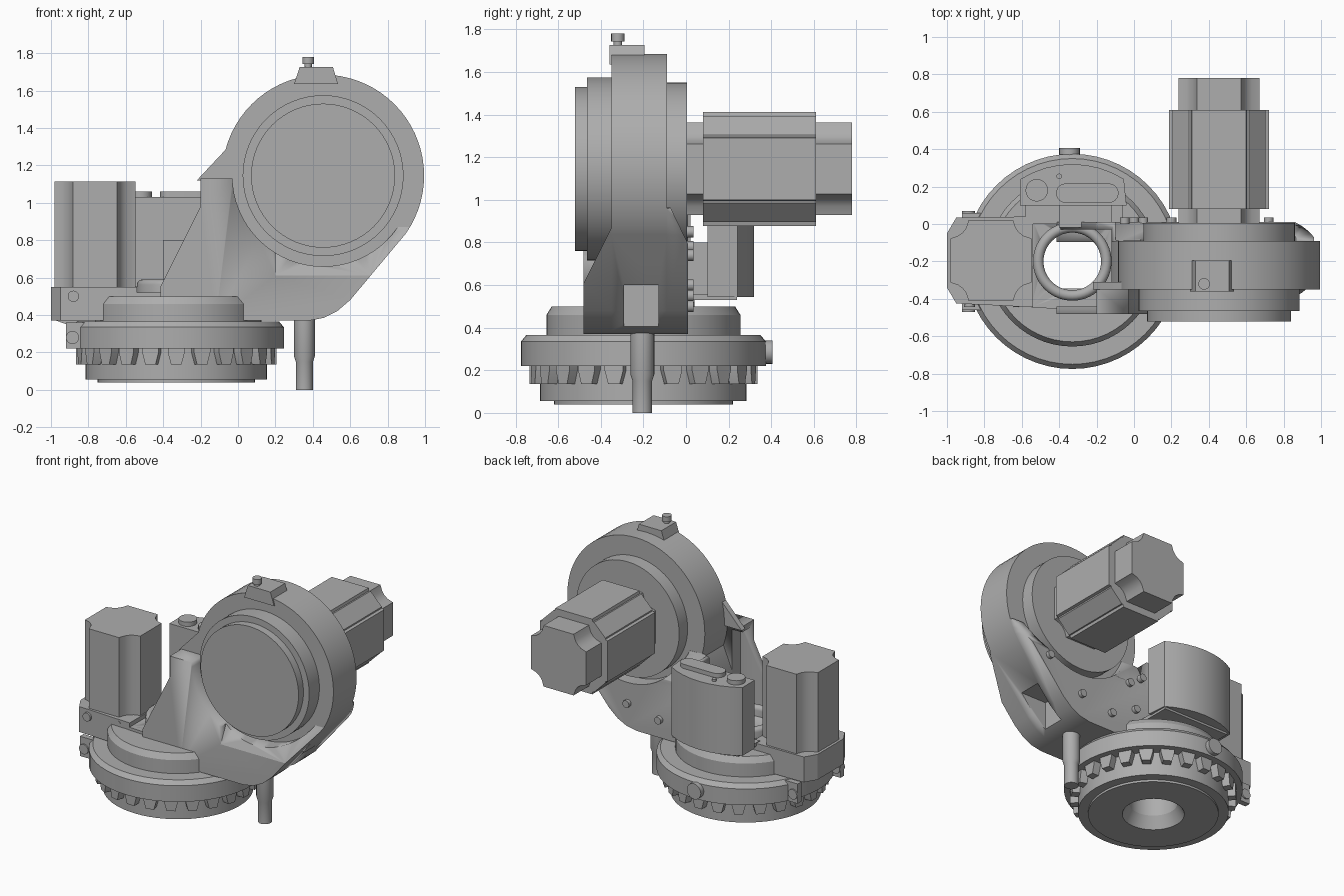
import bpy, bmesh
from math import sin, cos, pi, radians
from mathutils import Matrix, Vector

if "Cube" in bpy.data.objects:
    bpy.data.objects.remove(bpy.data.objects["Cube"])

grey = bpy.data.materials.new("machine grey")
grey.use_nodes = True
COLOUR = (0.42, 0.42, 0.42, 1)
grey.diffuse_color = COLOUR
grey.node_tree.nodes["Principled BSDF"].inputs["Base Color"].default_value = COLOUR

# Turntable axis (x, y) and big wheel axis (x, z)
TX, TY = -0.33, -0.2
WX, WZ = 0.455, 1.145


def finish(name, bm, smooth=True):
    bmesh.ops.remove_doubles(bm, verts=bm.verts, dist=1e-5)
    bmesh.ops.recalc_face_normals(bm, faces=bm.faces)
    mesh = bpy.data.meshes.new(name)
    bm.to_mesh(mesh)
    bm.free()
    mesh.materials.append(grey)
    ob = bpy.data.objects.new(name, mesh)
    bpy.context.collection.objects.link(ob)
    if smooth:
        activate(ob)
        bpy.ops.object.shade_smooth_by_angle(angle=radians(28))
    return ob


def activate(ob):
    bpy.ops.object.select_all(action='DESELECT')
    ob.select_set(True)
    bpy.context.view_layer.objects.active = ob


def prism(name, pts, axis, a, b):
    """Extrude a 2D outline along an axis from a to b."""
    place = {'X': lambda p, t: (t, p[0], p[1]),
             'Y': lambda p, t: (p[0], t, p[1]),
             'Z': lambda p, t: (p[0], p[1], t)}[axis]
    bm = bmesh.new()
    low = [bm.verts.new(place(p, a)) for p in pts]
    high = [bm.verts.new(place(p, b)) for p in pts]
    bm.faces.new(low)
    bm.faces.new(high)
    n = len(pts)
    for i in range(n):
        j = (i + 1) % n
        bm.faces.new((low[i], low[j], high[j], high[i]))
    return finish(name, bm)


def lathe(name, profile, origin, axis='Z', seg=56, closed=False):
    """Turn (radius, distance) points about an axis."""
    bm = bmesh.new()
    rings = []
    for r, t in profile:
        ring = []
        for i in range(seg):
            c, s = r * cos(2 * pi * i / seg), r * sin(2 * pi * i / seg)
            v = {'Z': (c, s, t), 'Y': (c, t, s), 'X': (t, c, s)}[axis]
            ring.append(bm.verts.new(Vector(v) + Vector(origin)))
        rings.append(ring)
    pairs = list(zip(rings, rings[1:]))
    if closed:
        pairs.append((rings[-1], rings[0]))
    else:
        bm.faces.new(rings[0])
        bm.faces.new(rings[-1])
    for p, q in pairs:
        for i in range(seg):
            j = (i + 1) % seg
            bm.faces.new((p[i], p[j], q[j], q[i]))
    return finish(name, bm)


def rod(name, r, a, b, origin, axis='Z', seg=20):
    return lathe(name, [(r, a), (r, b)], origin, axis, seg)


def box(name, x, y, z):
    return prism(name, [(x[0], y[0]), (x[1], y[0]), (x[1], y[1]), (x[0], y[1])], 'Z', *z)


def cut(ob, cutter):
    mod = ob.modifiers.new("cut", 'BOOLEAN')
    mod.operation, mod.solver, mod.object = 'DIFFERENCE', 'EXACT', cutter
    activate(ob)
    bpy.ops.object.modifier_apply(modifier=mod.name)
    bpy.data.objects.remove(cutter)


def four_fold(corner, cx, cy):
    """Repeat one corner outline around a square section."""
    pts = []
    for k in range(4):
        c, s = (1, 0, -1, 0)[k], (0, 1, 0, -1)[k]
        pts += [(cx + c * x - s * y, cy + s * x + c * y) for x, y in corner]
    return pts


# Turntable: stepped ring with a through hole
lathe("turntable", [(0.2, 0.04), (0.42, 0.04), (0.42, 0.055), (0.485, 0.055), (0.485, 0.22),
                    (0.575, 0.22), (0.575, 0.335), (0.55, 0.365), (0.455, 0.365), (0.455, 0.46),
                    (0.43, 0.5), (0.155, 0.5), (0.155, 0.12)], (TX, TY, 0), closed=True)
for i in range(24):
    tooth = prism("turntable_tooth", [(-0.045, 0.2), (-0.028, 0.135), (0.028, 0.135), (0.045, 0.2),
                                      (0.045, 0.23), (-0.045, 0.23)], 'X', 0.47, 0.535)
    tooth.data.transform(Matrix.Translation((TX, TY, 0)) @ Matrix.Rotation(2 * pi * i / 24, 4, 'Z'))

# Raised collar around the hole
collar = [(0.182 + 0.028 * cos(a), 0.562 + 0.028 * sin(a)) for a in [pi * k / 8 for k in range(9)]]
lathe("hole_collar", [(0.21, 0.45)] + collar + [(0.154, 0.45)], (TX, TY, 0), closed=True)

# Base plate carrying the motor and the arm
base = prism("motor_base", [(-1, -0.34), (-0.95, -0.425), (-0.54, -0.445), (-0.54, 0.04),
                            (-0.95, 0.035), (-1, -0.05)], 'Z', 0.37, 0.55)
cut(base, rod("cutter", 0.2, 0, 1, (TX, TY, 0), seg=48))
floor = prism("trough_floor", [(-0.55, -0.445), (-0.1, -0.475), (-0.1, 0.03), (-0.55, 0.04)], 'Z', 0.37, 0.52)
cut(floor, rod("cutter", 0.156, 0, 1, (TX, TY, 0), seg=56))
prism("base_underside", [(-1, 0.38), (-0.89, 0.34), (-0.7, 0.34), (-0.7, 0.38)], 'Y', -0.34, -0.05)
for x, z, r in ((-0.88, 0.5, 0.03), (-0.63, 0.525, 0.014)):
    rod("base_screw", r, -0.445, -0.41, (x, 0, z), 'Y')
for y in (-0.44, 0.04):
    rod("side_lug", 0.035, y - 0.03, y + 0.03, (-0.885, 0, 0.28), 'Y')
    box("lug_block", (-0.92, -0.72), (y - 0.02, y + 0.02), (0.22, 0.36))
rod("rear_plug", 0.055, 0.3, 0.405, (TX - 0.015, 0, 0.285), 'Y')

# Scooped corner shared by both motor caps
scoop = [(0.217, -0.118), (0.217, 0.118), (0.175, 0.132), (0.15, 0.15), (0.132, 0.175)]
prism("upright_motor", four_fold(scoop, -0.765, -0.195), 'Z', 0.54, 1.115)

# Wheel housing: round top running into a lower leg
FOOT = [(0.38, 0.37), (0.46, 0.385), (0.53, 0.42), (0.6, 0.48)]
arc = [(WX + 0.54 * cos(radians(a)), WZ + 0.54 * sin(radians(a))) for a in range(-35, 201, 5)]
housing = prism("wheel_housing", [(-0.12, 0.37)] + FOOT + arc + [(-0.12, 0.8)], 'Y', -0.35, -0.09)
cut(housing, box("cutter", (0.5, 1), (-0.29, -0.13), (0.4, 0.6)))

# Front skirt with the dish cut out and its right end ramped back
lower_arc = [(WX + 0.54 * cos(radians(a)), WZ + 0.54 * sin(radians(a))) for a in range(-35, -14, 5)]
skirt = prism("front_skirt", [(-0.12, 0.37)] + FOOT + lower_arc + [(0.95, 1.13), (-0.2, 1.13), (-0.2, 0.98),
                                                                 (-0.415, 0.55), (-0.415, 0.37)], 'Y', -0.48, -0.345)
cut(skirt, rod("cutter", 0.485, -0.7, -0.35, (WX, 0, WZ), 'Y', 64))
cut(skirt, prism("cutter", [(-0.35, 0.87), (-0.485, 0.6), (-0.7, 0.6), (-0.7, 1.3), (-0.34, 1.3), (-0.34, 0.87)],
                 'X', 0.2, 1.2))
# Hollow behind the skirt's left wing so it stays a thin wall
cut(skirt, box("cutter", (-0.6, -0.12), (-0.44, -0.2), (0.52, 1.09)))
prism("gusset", [(-0.22, 1.12), (-0.05, 1.12), (-0.04, 1.3), (-0.07, 1.28)], 'Y', -0.35, -0.31)

# Rear skirt, mirrored in spirit, around the back cap
back = prism("rear_skirt", [(-0.12, 0.37)] + FOOT + lower_arc[:4] + [(-0.08, 1.0), (-0.2, 0.95), (-0.415, 0.55),
                                                                (-0.415, 0.37)], 'Y', -0.095, 0.01)
cut(back, rod("cutter", 0.45, -0.09, 0.5, (WX, 0, WZ), 'Y', 64))
cut(back, prism("cutter", [(-0.09, 1.0), (0.011, 0.79), (0.2, 0.79), (0.2, 1.3), (-0.09, 1.3)], 'X', -0.1, 1.2))
cut(back, box("cutter", (-0.6, -0.12), (-0.2, -0.03), (0.52, 1.2)))
for x, z in ((-0.05, 0.85), (0.05, 0.78), (0.0, 0.6), (0.2, 0.5), (0.45, 0.55), (0.72, 0.74)):
    rod("rear_bolt", 0.026, 0, 0.035, (x, 0, z), 'Y', 16)

# Wheel: stepped front cover and back cap
lathe("front_cover", [(0.43, -0.34), (0.43, -0.465), (0.385, -0.465), (0.385, -0.52)], (WX, 0, WZ), 'Y', 64)
rod("back_cap", 0.405, -0.1, 0.005, (WX, 0, WZ), 'Y', 64)

# Rear motor
prism("motor_flange", four_fold(scoop, WX, WZ), 'Y', 0, 0.09)
prism("motor_body", four_fold([(0.267, -0.145), (0.267, 0.145), (0.248, 0.15), (0.248, 0.16),
                               (0.16, 0.248), (0.15, 0.248)], WX, WZ), 'Y', 0.08, 0.61)
prism("motor_cap", four_fold(scoop, WX, WZ), 'Y', 0.6, 0.78)

# Connector column behind the arm, with rounded back
curve = [(TX + 0.52 * cos(radians(a)), TY + 0.52 * sin(radians(a))) for a in range(58, 123, 8)]
prism("connector_column", [(-0.61, 0.1), (-0.04, 0.1)] + curve + [(-0.61, 0.235)], 'Z', 0.545, 1.03)
box("column_foot", (-0.58, -0.06), (0.0, 0.24), (0.53, 0.555))
box("column_bracket", (-0.4, -0.12), (-0.02, 0.12), (0.55, 0.8))
rod("round_cap", 0.06, 1.02, 1.06, (-0.52, 0.18, 0))
slot = [(cx + 0.052 * cos(radians(a)), 0.165 + 0.052 * sin(radians(a)))
        for cx, start in ((-0.135, -90), (-0.365, 90)) for a in range(start, start + 181, 20)]
prism("slot_cap", slot, 'Z', 1.02, 1.06)
rod("small_pin", 0.015, 1.02, 1.045, (-0.4, 0.255, 0), seg=12)

# Top bracket with its bolt
prism("top_bracket", [(0.3, 1.635), (0.535, 1.635), (0.507, 1.727), (0.33, 1.727)], 'Y', -0.36, -0.195)
lathe("top_bolt", [(0.02, 1.7), (0.02, 1.742), (0.031, 1.742), (0.031, 1.78)], (0.375, -0.32, 0), seg=16)

# Hanging pin
lathe("hanging_pin", [(0.046, 0), (0.046, 0.15), (0.056, 0.18), (0.056, 0.4)], (0.355, -0.205, 0), seg=24)
